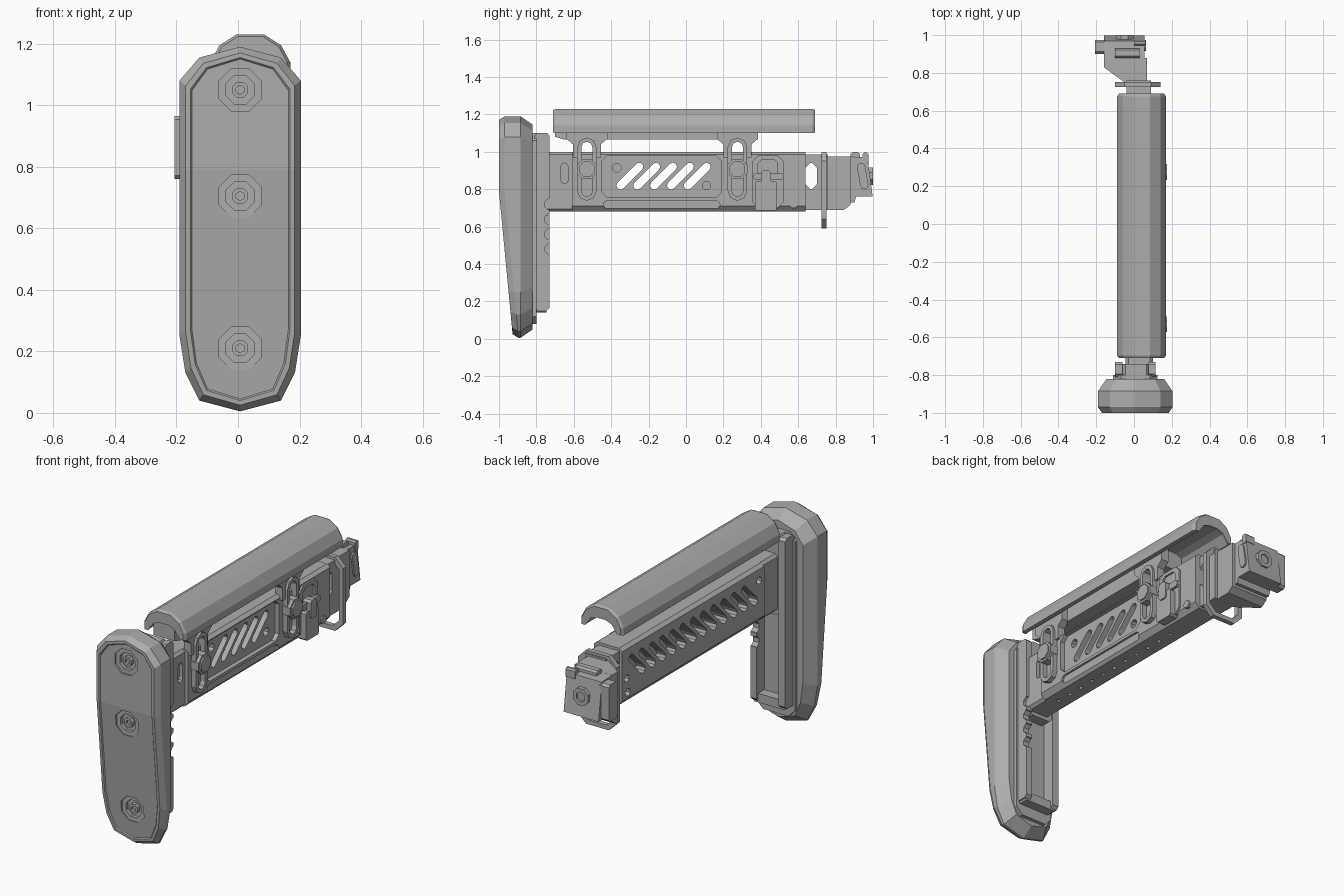
import bpy, bmesh, math
from mathutils import Vector

cube = bpy.data.objects.get("Cube")
if cube:
    bpy.data.objects.remove(cube, do_unlink=True)

grey = bpy.data.materials.new("plain grey")
grey.use_nodes = True
grey.diffuse_color = (0.42, 0.42, 0.42, 1)
grey.node_tree.nodes["Principled BSDF"].inputs["Base Color"].default_value = (0.42, 0.42, 0.42, 1)


def loft(name, rings, fold=None):
    """Skin closed rings of points; fold splits the last cap between two vertices."""
    bm = bmesh.new()
    loops = [[bm.verts.new(p) for p in ring] for ring in rings]
    n = len(loops[0])
    for a, b in zip(loops, loops[1:]):
        for i in range(n):
            j = (i + 1) % n
            bm.faces.new((a[i], a[j], b[j], b[i]))
    bm.faces.new(loops[0])
    bm.faces.new(loops[-1])
    if fold:
        bmesh.ops.connect_verts(bm, verts=[loops[-1][i] for i in fold])
    bmesh.ops.recalc_face_normals(bm, faces=bm.faces)
    mesh = bpy.data.meshes.new(name)
    bm.to_mesh(mesh)
    bm.free()
    mesh.materials.append(grey)
    obj = bpy.data.objects.new(name, mesh)
    bpy.context.collection.objects.link(obj)
    return obj


def prism(name, pts, axis, lo, hi):
    """Extrude a flat outline along x (y,z), y (x,z) or z (x,y)."""
    place = {"x": lambda p, d: (d, p[0], p[1]),
             "y": lambda p, d: (p[0], d, p[1]),
             "z": lambda p, d: (p[0], p[1], d)}[axis]
    return loft(name, [[place(p, d) for p in pts] for d in (lo, hi)])


def rect(a0, a1, b0, b1, c=0.0):
    if c == 0:
        return [(a0, b0), (a1, b0), (a1, b1), (a0, b1)]
    return [(a0 + c, b0), (a1 - c, b0), (a1, b0 + c), (a1, b1 - c),
            (a1 - c, b1), (a0 + c, b1), (a0, b1 - c), (a0, b0 + c)]


def ngon(a, b, r, n=8):
    return [(a + r * math.cos((i + .5) * math.tau / n), b + r * math.sin((i + .5) * math.tau / n))
            for i in range(n)]


def capsule(a, b, half, r, angle, n=5):
    pts = []
    for side in (0, 1):
        ca = a + half * math.cos(angle + side * math.pi)
        cb = b + half * math.sin(angle + side * math.pi)
        for i in range(n):
            t = angle + side * math.pi - math.pi / 2 + math.pi * i / (n - 1)
            pts.append((ca + r * math.cos(t), cb + r * math.sin(t)))
    return pts


def cut(target, *args):
    tool = prism("cutter", *args)
    tool.hide_render = True
    mod = target.modifiers.new("cut", "BOOLEAN")
    mod.operation, mod.solver, mod.object = "DIFFERENCE", "EXACT", tool
    bpy.context.view_layer.objects.active = target
    bpy.ops.object.modifier_apply(modifier=mod.name)
    bpy.data.objects.remove(tool, do_unlink=True)


# Butt pad: lofted outline with a face that slopes back below the fold
cx, cz, fold_z = 0.007, 0.6, 0.79
half_side = [(0.133, 0.04), (0.178, 0.13), (0.197, 0.25), (0.197, fold_z), (0.197, 1.08), (0.133, 1.155)]
outline = [(0, 0.005)] + half_side + [(0, 1.19)] + [(-x, z) for x, z in reversed(half_side)]


def face_y(z):
    return -1 + max(0, fold_z - z) * 0.095


def pad_ring(inset, depth=None, y=None):
    ring = []
    for x, z in outline:
        zz = cz + (z - cz) * (1 - inset / 0.592) if z != fold_z else z
        ring.append((cx + x * (1 - inset / 0.197), face_y(zz) + depth if y is None else y, zz))
    return ring


pad = loft("butt_pad", [pad_ring(0.045, y=-0.82), pad_ring(0, y=-0.885), pad_ring(0, 0.03),
                        pad_ring(0.02, 0), pad_ring(0.035, 0), pad_ring(0.04, 0.006)], fold=(4, 10))
for i, z in enumerate((1.05, 0.705, 0.21)):
    y = face_y(z)
    cut(pad, ngon(cx, z, 0.075), "y", -1.1, y + 0.016)
    cut(pad, ngon(cx, z, 0.05), "y", -1.1, y + 0.035)
    bolt = prism(f"pad_bolt_{i}", ngon(cx, z, 0.028), "y", y + 0.014, y + 0.05)
    cut(bolt, ngon(cx, z, 0.015, 6), "y", -1.1, y + 0.03)

# Channel bracket behind the pad
prism("bracket_base", rect(-0.11, 0.125, 0.08, 1.1, 0.04), "y", -0.83, -0.8)
prism("bracket_wall_right", rect(-0.81, -0.73, 0.15, 1.1, 0.015), "x", -0.1, -0.06)
wall = prism("bracket_wall_left", rect(-0.81, -0.73, 0.15, 1.1, 0.015), "x", 0.078, 0.115)
for z in (0.48, 0.56, 0.64, 0.72):
    cut(wall, ngon(-0.725, z, 0.032), "x", 0.05, 0.2)
prism("bracket_foot", rect(-0.1, 0.115, 0.14, 0.19, 0.015), "y", -0.81, -0.745)
prism("bracket_top", rect(-0.06, 0.08, 0.66, 1.1, 0.015), "y", -0.81, -0.74)

# Stock beam with chamfered lower edges
beam = prism("stock_beam", [(-0.03, 0.68), (0.095, 0.68), (0.12, 0.71), (0.12, 0.985), (0.1, 1.0),
                            (-0.035, 1.0), (-0.055, 0.985), (-0.055, 0.71)], "y", -0.61, 0.64)
cut(beam, rect(-0.45, 0.19, 0.755, 0.98, 0.03), "x", 0.095, 0.2)
cut(beam, capsule(-0.13, 0.717, 0.29, 0.022, 0), "x", 0.108, 0.2)
for k in range(-2, 10):
    through = 0 <= k <= 4
    cut(beam, capsule(-0.30 + 0.09 * k, 0.87, 0.071, 0.022, math.pi / 4), "x", -0.2, 0.2 if through else 0.0)
    cut(beam, ngon(0.033, -0.48 + 0.09 * k, 0.012), "z", 0.6, 0.71)
for y, z in ((-0.37, 0.915), (0.11, 0.82)):
    cut(beam, ngon(y, z, 0.024), "x", 0.05, 0.2)
for y, z in ((0.59, 0.74), (0.6, 0.82), (-0.565, 0.92)):
    cut(beam, ngon(y, z, 0.022), "x", -0.2, -0.02)

# Front neck, with a vertical slot
neck = prism("front_neck", rect(-0.045, 0.1, 0.68, 1.0, 0.015), "y", -0.78, -0.6)
cut(neck, capsule(-0.65, 0.885, 0.035, 0.02, math.pi / 2), "x", 0.08, 0.2)

# Rear neck, with a round window
rear = prism("rear_neck", rect(0.63, 0.76, 0.69, 0.985), "x", -0.04, 0.09)
cut(rear, rect(0.64, 0.70, 0.8, 0.94, 0.025), "x", -0.2, 0.2)

# Cheek rest: arched shell with tapered ends
outer = [(-0.13, 1.10), (-0.13, 1.14), (-0.1, 1.195), (-0.045, 1.23),
         (0.045, 1.23), (0.1, 1.195), (0.13, 1.14), (0.13, 1.10)]
inner = [(0.105, 1.10), (0.07, 1.15), (0.03, 1.165), (-0.03, 1.165), (-0.07, 1.15), (-0.105, 1.10)]


def rest_ring(y, s):
    return [(0.04 + x * s, y, 1.14 + (z - 1.14) * s) for x, z in outer + inner]


loft("cheek_rest", [rest_ring(-0.71, 0.92), rest_ring(-0.695, 1), rest_ring(0.675, 1), rest_ring(0.69, 0.92)])
prism("cheek_rest_rib", [(-0.7, 1.17), (-0.7, 1.08), (-0.65, 1.065), (0.35, 1.065), (0.35, 1.17)], "x", -0.03, 0.1)

# Cheek rest legs, slotted clamps and knobs
for i, y in enumerate((-0.53, 0.275)):
    leg = prism(f"rest_leg_{i}", [(y - 0.11, 1.15), (y - 0.11, 1.07), (y - 0.075, 1.04), (y - 0.075, 0.97),
                                  (y + 0.075, 0.97), (y + 0.075, 1.04), (y + 0.11, 1.07), (y + 0.11, 1.15)],
                "x", 0.09, 0.135)
    clamp = prism(f"clamp_{i}", capsule(y, 0.907, 0.117, 0.052, math.pi / 2), "x", 0.1, 0.148)
    for part in (leg, clamp):
        cut(part, capsule(y, 0.907, 0.117, 0.03, math.pi / 2), "x", 0.0, 0.3)
    prism(f"clamp_knob_{i}", ngon(y, 0.907, 0.058), "x", 0.11, 0.166)
    prism(f"clamp_knob_cap_{i}", ngon(y, 0.907, 0.045), "x", 0.16, 0.175)

# Latch on the left side
frame = prism("latch_frame", rect(0.355, 0.52, 0.70, 0.98, 0.03), "x", 0.11, 0.13)
cut(frame, rect(0.385, 0.49, 0.87, 0.96, 0.02), "x", 0.0, 0.3)
prism("latch_block", rect(0.37, 0.485, 0.685, 0.845, 0.01), "x", 0.11, 0.16)
prism("latch_bar", rect(0.36, 0.52, 0.85, 0.885, 0.01), "x", 0.11, 0.145)
prism("latch_tongue", rect(0.4, 0.455, 0.80, 0.90, 0.012), "x", 0.11, 0.168)
prism("latch_pin", ngon(0.575, 0.72, 0.022), "x", 0.11, 0.128)

# Sling loop around the rear neck
loop = prism("sling_loop", rect(-0.1, 0.14, 0.59, 1.0, 0.05), "y", 0.725, 0.752)
cut(loop, rect(-0.075, 0.115, 0.615, 0.975, 0.04), "y", 0.6, 0.9)

# Hinge: stepped arm, wide knuckle and end plate
arm = prism("hinge_arm", [(0.07, 0.74), (0.07, 0.88), (-0.16, 0.88), (-0.16, 0.83), (-0.05, 0.75)], "z", 0.69, 0.975)
cut(arm, [(0.81, 0.6), (0.83, 0.68), (0.9, 0.73), (0.95, 0.6)], "x", -0.3, 0.3)
prism("hinge_knuckle", [(0.87, 0.73), (0.9, 0.73), (0.91, 0.76), (0.998, 0.76), (0.97, 0.97), (0.87, 0.975)],
      "x", -0.16, 0.055)
tab = prism("hinge_tab", rect(0.90, 0.975, 0.76, 0.965, 0.012), "x", -0.207, -0.15)
prism("hinge_lip", rect(0.88, 0.93, 0.95, 0.998, 0.01), "x", -0.1, 0.03)
prism("hinge_rear_lip", rect(0.945, 0.975, 0.94, 0.995, 0.008), "x", 0.0, 0.06)
prism("hinge_side_plate", capsule(0.945, 0.87, 0.05, 0.022, math.radians(100)), "x", 0.05, 0.064)
boss = prism("hinge_bolt", ngon(-0.05, 0.87, 0.05), "y", 0.95, 1.0)
cut(boss, ngon(-0.05, 0.87, 0.028, 6), "y", 0.99, 1.1)
